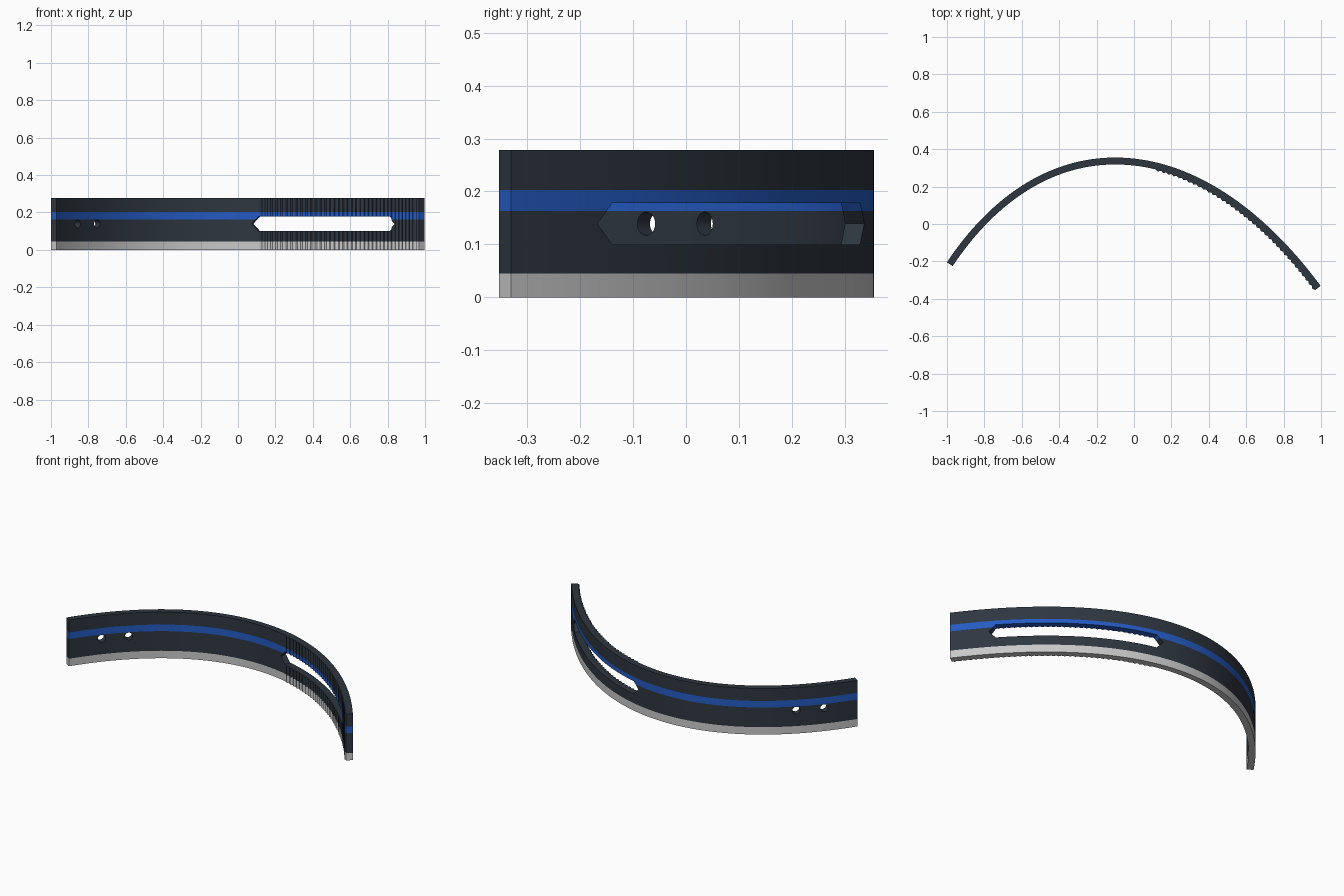
import bpy, bmesh, math
from mathutils import Vector, Matrix
from mathutils.geometry import interpolate_bezier

old = bpy.data.objects.get("Cube")
if old:
    bpy.data.objects.remove(old, do_unlink=True)

HEIGHT, HALF = 0.278, 0.0185
SLOT_Z, SLOT_HALF = 0.139, 0.039

# Centre line of the band, seen from above
PATH = interpolate_bezier(Vector((-0.985, -0.215, 0)), Vector((-0.464, 0.566, 0)),
                          Vector((0.35, 0.513, 0)), Vector((0.983, -0.342, 0)), 1200)
DIST = [0.0]
for a, b in zip(PATH, PATH[1:]):
    DIST.append(DIST[-1] + (b - a).length)
LENGTH = DIST[-1]


def index_at(s):
    return min(range(len(DIST)), key=lambda i: abs(DIST[i] - s))


def s_at_x(x):
    return DIST[min(range(len(PATH)), key=lambda i: abs(PATH[i].x - x))]


def frame(s):
    """Point on the centre line and its outward normal."""
    i = index_at(s)
    t = PATH[min(i + 1, len(PATH) - 1)] - PATH[max(i - 1, 0)]
    return PATH[i], Vector((-t.y, t.x, 0)).normalized()


def material(name, color):
    m = bpy.data.materials.new(name)
    m.use_nodes = True
    m.diffuse_color = (*color, 1)
    m.node_tree.nodes["Principled BSDF"].inputs["Base Color"].default_value = (*color, 1)
    return m


def make_object(name, bm):
    bmesh.ops.recalc_face_normals(bm, faces=bm.faces)
    mesh = bpy.data.meshes.new(name)
    bm.to_mesh(mesh)
    bm.free()
    ob = bpy.data.objects.new(name, mesh)
    bpy.context.collection.objects.link(ob)
    return ob


def sweep(name, stations):
    """Closed solid from stations (distance, inner, outer, z low, z high)."""
    bm = bmesh.new()
    rings = []
    for s, inner, outer, lo, hi in stations:
        p, n = frame(s)
        corners = [(-inner, lo), (outer, lo), (outer, hi), (-inner, hi)]
        rings.append([bm.verts.new(p + n * d + Vector((0, 0, z))) for d, z in corners])
    for a, b in zip(rings, rings[1:]):
        for k in range(4):
            j = (k + 1) % 4
            bm.faces.new((a[k], a[j], b[j], b[k]))
    bm.faces.new(rings[0])
    bm.faces.new(rings[-1])
    bmesh.ops.remove_doubles(bm, verts=bm.verts, dist=1e-5)
    return make_object(name, bm)


# Band: plain on the left, fine ridges on the inside of the right part
teeth_start = s_at_x(0.12)
plain = 50
stations = [(teeth_start * i / plain, HALF, HALF, 0, HEIGHT) for i in range(plain)]
steps = 2 * round((LENGTH - teeth_start) / 0.03)
for i in range(steps + 1):
    ridge = 0.008 if i % 2 else 0
    s = teeth_start + (LENGTH - teeth_start) * i / steps
    stations.append((s, HALF + ridge, HALF, 0, HEIGHT))
band = sweep("curved_band", stations)

# Pointed slot cutter that follows the curve
start, end, tip = s_at_x(0.078), s_at_x(0.853), 0.036
inner_s = [start + tip + (end - start - 2 * tip) * i / 40 for i in range(41)]
profile = [(start, 0)] + [(s, SLOT_HALF) for s in inner_s] + [(end, 0)]
cutters = [sweep("slot_cutter", [(s, 0.06, 0.06, SLOT_Z - h, SLOT_Z + h) for s, h in profile])]

# Round peg hole cutters
for x in (-0.872, -0.767):
    p, n = frame(s_at_x(x))
    bm = bmesh.new()
    bmesh.ops.create_cone(bm, cap_ends=True, segments=32, radius1=0.022, radius2=0.022, depth=0.12,
                          matrix=Matrix.Translation(p + Vector((0, 0, SLOT_Z)))
                          @ n.to_track_quat('Z', 'Y').to_matrix().to_4x4())
    cutters.append(make_object("hole_cutter", bm))

bpy.context.view_layer.objects.active = band
for c in cutters:
    c.hide_render = True
    mod = band.modifiers.new("cut", 'BOOLEAN')
    mod.operation, mod.solver, mod.object = 'DIFFERENCE', 'EXACT', c
    bpy.ops.object.modifier_apply(modifier=mod.name)
for c in cutters:
    bpy.data.objects.remove(c, do_unlink=True)

# Colour layers by height
band.data.materials.clear()
for m in (material("light_grey", (0.58, 0.58, 0.58)),
          material("dark_navy", (0.027, 0.037, 0.051)),
          material("bright_blue", (0.018, 0.105, 0.55))):
    band.data.materials.append(m)
LEVELS = (0.045, 0.163, 0.203)
bm = bmesh.new()
bm.from_mesh(band.data)
for z in LEVELS:
    bmesh.ops.bisect_plane(bm, geom=bm.verts[:] + bm.edges[:] + bm.faces[:], dist=1e-6,
                           plane_co=(0, 0, z), plane_no=(0, 0, 1))
for f in bm.faces:
    z = f.calc_center_median().z
    f.material_index = (0, 1, 2, 1)[sum(z > level for level in LEVELS)]
bm.to_mesh(band.data)
bm.free()

bpy.ops.object.select_all(action='DESELECT')
band.select_set(True)
bpy.context.view_layer.objects.active = band
bpy.ops.object.shade_smooth_by_angle(angle=math.radians(25))
